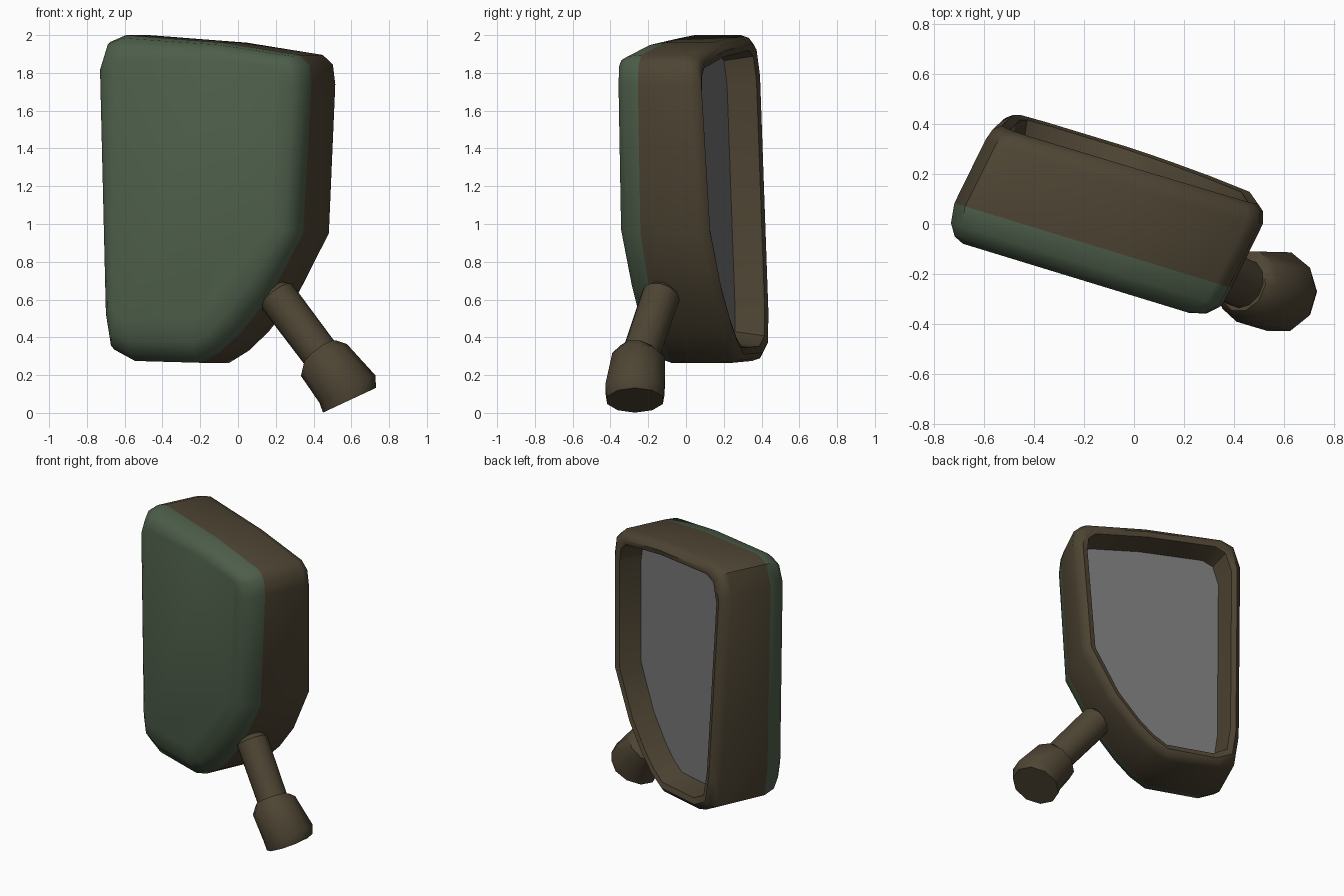
import bpy, bmesh, math
from mathutils import Vector

if "Cube" in bpy.data.objects:
    bpy.data.objects.remove(bpy.data.objects["Cube"])


def material(name, rgb):
    m = bpy.data.materials.new(name)
    m.diffuse_color = (*rgb, 1)
    m.use_nodes = True
    m.node_tree.nodes["Principled BSDF"].inputs["Base Color"].default_value = m.diffuse_color
    return m


GREEN = material("green_paint", (0.075, 0.112, 0.068))
BROWN = material("brown_plastic", (0.075, 0.058, 0.033))
GLASS = material("grey_glass", (0.175, 0.175, 0.175))


def loft(name, rings, mats, band_mat=lambda i: 0, smooth=40):
    """Skin a list of equal-length rings, closing both ends."""
    bm = bmesh.new()
    vs = [[bm.verts.new(p) for p in r] for r in rings]
    n = len(vs[0])
    for i in range(len(vs) - 1):
        for j in range(n):
            k = (j + 1) % n
            f = bm.faces.new((vs[i][j], vs[i][k], vs[i + 1][k], vs[i + 1][j]))
            f.material_index = band_mat(i)
    bm.faces.new(vs[0]).material_index = band_mat(0)
    bm.faces.new(vs[-1]).material_index = band_mat(len(vs))
    bmesh.ops.recalc_face_normals(bm, faces=bm.faces)
    me = bpy.data.meshes.new(name)
    bm.to_mesh(me)
    bm.free()
    for m in mats:
        me.materials.append(m)
    ob = bpy.data.objects.new(name, me)
    bpy.context.collection.objects.link(ob)
    bpy.ops.object.select_all(action='DESELECT')
    ob.select_set(True)
    bpy.context.view_layer.objects.active = ob
    bpy.ops.object.shade_smooth_by_angle(angle=math.radians(smooth))
    return ob


# housing outlines in the mirror's own plane (u across, z up)
OUTER = [(-.71, 1.82), (-.665, 1.965), (-.58, 2.0), (-.04, 1.96), (.38, 1.895),
         (.435, 1.845), (.447, 1.74), (.40, .95), (.22, .62), (.06, .43),
         (-.05, .33), (-.16, .265), (-.53, .275), (-.645, .335), (-.675, .52)]
FACE = [(-.63, 1.79), (-.60, 1.86), (-.55, 1.88), (-.05, 1.87), (.28, 1.84),
        (.31, 1.82), (.315, 1.72), (.27, .99), (.06, .73), (-.06, .59),
        (-.12, .51), (-.19, .48), (-.53, .49), (-.60, .50), (-.615, .56)]
ANG = math.radians(-17)


def place(u, v, z):
    c, s = math.cos(ANG), math.sin(ANG)
    return (u * c - v * s, u * s + v * c, z)


def front_ring(v, t):
    """Blend from the outer outline to the smaller front face."""
    return [place(a + (c - a) * t, v, b + (d - b) * t)
            for (a, b), (c, d) in zip(OUTER, FACE)]


def back_ring(v, inset):
    """Outer outline shifted sideways, inset, and tilted out at the bottom."""
    pts = []
    for a, b in OUTER:
        u = -.13 + (a + .13) * (1 - inset / .58) + .045
        z = 1.13 + (b - 1.13) * (1 - inset / .87)
        pts.append(place(u, v + .07 * (1.9 - z) / 1.55, z))
    return pts


# housing: green front shell, brown body, rounded rim and recess
rings = [front_ring(-.275, 1), front_ring(-.257, .5), front_ring(-.21, .13),
         front_ring(-.13, 0)]
rings += [back_ring(v, i) for v, i in
          ((.145, 0), (.192, .015), (.215, .045), (.205, .08), (.045, .105))]
loft("mirror_housing", rings, [GREEN, BROWN], lambda i: 0 if i < 3 else 1, 45)

# glass plate at the bottom of the recess
loft("mirror_glass", [back_ring(.042, .106), back_ring(.049, .106)], [GLASS], smooth=20)


def tube(name, spec, sides):
    """Round part through (centre, axis, radius) stations."""
    rings = []
    for c, ax, r in spec:
        n = Vector(ax).normalized()
        a = Vector((0, 1, 0)).cross(n).normalized()
        b = n.cross(a)
        rings.append([Vector(c) + r * (a * math.cos(t) + b * math.sin(t))
                      for t in (2 * math.pi * k / sides for k in range(sides))])
    return loft(name, rings, [BROWN], smooth=38)


# stalk with a chamfered upper end
AX = (.24, -.11, -.32)
tube("stalk", [((.185, -.125, .645), AX, .078), ((.203, -.133, .622), AX, .103),
               ((.46, -.25, .28), AX, .10)], 12)

# flared foot collar
tube("foot_collar", [((.435, -.243, .315), AX, .112),
                     ((.455, -.25, .28), (.55, -.1, -.8), .148),
                     ((.58, -.27, .125), (.45, -.03, -.9), .165),
                     ((.59, -.27, .067), (.42, 0, -.9), .155)], 10)
